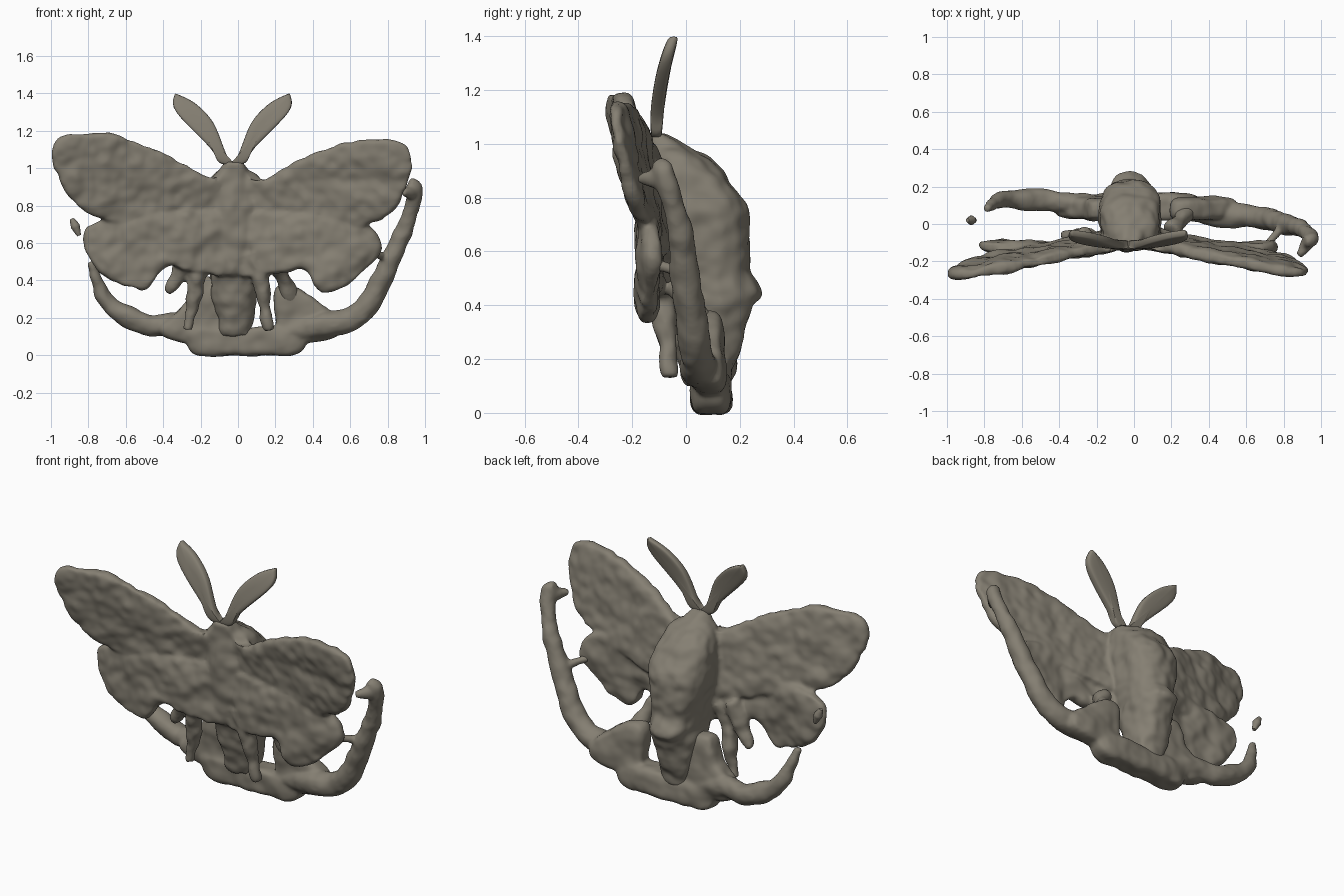
import bpy, bmesh, math
from mathutils import Vector, noise

cube = bpy.data.objects.get("Cube")
if cube:
    bpy.data.objects.remove(cube, do_unlink=True)

# One weathered clay colour for the whole sculpture
clay = bpy.data.materials.new("weathered clay")
clay.use_nodes = True
clay.diffuse_color = (0.235, 0.213, 0.17, 1)
shader = clay.node_tree.nodes["Principled BSDF"]
shader.inputs["Base Color"].default_value = clay.diffuse_color
shader.inputs["Roughness"].default_value = 0.8


def spline(points, steps, closed):
    """Catmull-Rom curve through points given in hundredths of a unit."""
    pts = [Vector(p) / 100 for p in points]
    count = len(pts)
    pick = (lambda i: pts[i % count]) if closed else (lambda i: pts[max(0, min(count - 1, i))])
    out = []
    for i in range(count if closed else count - 1):
        before, start, end, after = (pick(i + k) for k in (-1, 0, 1, 2))
        for s in range(steps):
            t = s / steps
            enter, leave = (end - before) / 2, (after - start) / 2
            blend = t * t * (3 - 2 * t)
            out.append(start.lerp(end, blend) + enter * t * (1 - t) ** 2 - leave * t * t * (1 - t))
    return out if closed else out + [pts[-1]]


def mirrored(points, axis=0, stretch=1, rise=0):
    """Points reflected to the right side, slightly stretched outwards and raised."""
    return [(axis - (p[0] - axis) * stretch, *p[1:-1], p[-1] + p[0] * rise) for p in points]


def smooth(obj):
    bpy.ops.object.select_all(action="DESELECT")
    obj.select_set(True)
    bpy.context.view_layer.objects.active = obj
    bpy.ops.object.shade_smooth_by_angle(angle=math.radians(60))


def skin(name, rings):
    """Join matching rings of points into one closed surface."""
    bm = bmesh.new()
    loops = [[bm.verts.new(p) for p in ring] for ring in rings]
    for low, high in zip(loops, loops[1:]):
        for i in range(len(low)):
            j = (i + 1) % len(low)
            bm.faces.new((low[i], low[j], high[j], high[i]))
    for ring in (loops[0], loops[-1]):
        centre = bm.verts.new(sum((v.co for v in ring), Vector()) / len(ring))
        for i, v in enumerate(ring):
            bm.faces.new((v, ring[(i + 1) % len(ring)], centre))
    bmesh.ops.recalc_face_normals(bm, faces=bm.faces)
    mesh = bpy.data.meshes.new(name)
    bm.to_mesh(mesh)
    bm.free()
    mesh.materials.append(clay)
    obj = bpy.data.objects.new(name, mesh)
    bpy.context.collection.objects.link(obj)
    smooth(obj)
    return obj


def slab(name, outline, depth, half):
    """Rounded plate: x-z outline shrunk towards its middle, depth gives its y."""
    edge = spline(outline, 5, True)
    middle = sum(edge, Vector((0, 0))) / len(edge)
    turns = [math.pi * k / 14 for k in range(1, 14)]
    rings = []
    for turn in turns:
        size, side = math.sin(turn) ** 0.6, -math.copysign(abs(math.cos(turn)) ** 0.4, math.cos(turn))
        ring = [middle + (p - middle) * size for p in edge]
        rings.append([(p.x, depth(p.x, p.y) + side * half, p.y) for p in ring])
    return skin(name, rings)


def tube(name, path, radii, sides=14):
    """Round branch along an x-y-z path, with radii spread evenly along it."""
    pts = spline(path, 6, False)
    rings = []
    for i, p in enumerate(pts):
        place = i / (len(pts) - 1) * (len(radii) - 1)
        k = min(int(place), len(radii) - 2)
        radius = (radii[k] + (radii[k + 1] - radii[k]) * (place - k)) / 100
        ahead = (pts[min(i + 1, len(pts) - 1)] - pts[max(i - 1, 0)]).normalized()
        side = ahead.cross(Vector((0, 1, 0))).normalized()
        up = side.cross(ahead)
        angles = [math.tau * s / sides for s in range(sides)]
        rings.append([p + (side * math.cos(a) + up * math.sin(a)) * radius for a in angles])
    return skin(name, rings)


def fuse(name, parts, bump):
    """Melt overlapping parts into one hand-modelled, lightly dented surface."""
    bpy.ops.object.select_all(action="DESELECT")
    for part in parts:
        part.select_set(True)
    obj = parts[0]
    bpy.context.view_layer.objects.active = obj
    bpy.ops.object.join()
    obj.name = name
    obj.modifiers.clear()
    remesh = obj.modifiers.new("melt", "REMESH")
    remesh.mode = "VOXEL"
    remesh.voxel_size = 0.011
    soften = obj.modifiers.new("soften", "SMOOTH")
    soften.factor = 0.5
    soften.iterations = 6
    for modifier in list(obj.modifiers):
        bpy.ops.object.modifier_apply(modifier=modifier.name)
    shifts = [v.normal * (noise.noise(v.co * 8) + noise.noise(v.co * 18) / 2) * bump
              for v in obj.data.vertices]
    for v, shift in zip(obj.data.vertices, shifts):
        v.co += shift
    smooth(obj)


# Wings, sweeping and leaning forward towards the tips
def fore_depth(x, z):
    return -0.085 - 0.155 * abs(x) - 0.16 * (z - 0.9)


def hind_depth(x, z):
    return -0.08 - 0.05 * abs(x) - 0.04 * math.sin(4 * abs(x))


forewing = [(-2, 94), (12, 93), (25, 100), (45, 110), (65, 115), (80, 115), (90, 112),
            (94, 101), (87, 84), (80, 75), (70, 70), (25, 58), (-2, 58)]
hindwing = [(-2, 74), (40, 75), (68, 70), (76, 62), (73, 50), (60, 38), (45, 34),
            (34, 46), (22, 44), (-2, 44)]
moth = [slab("left_forewing", forewing, fore_depth, 0.037),
        slab("right_forewing", mirrored(forewing, 0, 1.06, 0.045), fore_depth, 0.037),
        slab("left_hindwing", hindwing, hind_depth, 0.042),
        slab("right_hindwing", mirrored(hindwing, 0, 1.1, 0.03), hind_depth, 0.042)]

# Body: humped back running down into the tail (z, front y, back y, half width)
stations = [(103, -14, -8, 4), (99, -14, 0, 8), (95, -14, 9, 13), (85, -14, 18, 16),
            (72, -14, 24, 17), (55, -14, 23, 14), (45, -11, 28, 13), (38, -8, 24, 13), (10, 0, 16, 9)]
boxy = lambda value: math.copysign(abs(value) ** 0.8, value)
sections = []
for z, front, back, half in (tuple(r) for r in spline(stations, 5, False)):
    sections.append([(half * boxy(math.cos(a)) - 0.02,
                      (front + back) / 2 + (back - front) / 2 * boxy(math.sin(a)), z)
                     for a in (math.tau * k / 32 for k in range(32))])
moth.append(skin("body", sections))

# Hanging legs
front_leg = [(7, -9, 55), (12, -9, 42), (14, -7, 28), (17, -6, 13)]
moth += [tube("left_front_leg", front_leg, [6, 5, 4, 3]),
         tube("right_front_leg", mirrored(front_leg, -5), [6, 5, 4, 3]),
         tube("right_middle_leg", [(-25, -7, 58), (-30, -7, 45), (-38, -6, 34)], [5, 5, 2]),
         tube("left_rear_leg", [(20, -4, 48), (26, 3, 38), (29, 8, 28)], [5, 4, 5])]

# Base with a gap beside the tail, then the curling branches
def base_depth(x, z):
    return 0.095 - 0.05 * z


stand = [
    slab("base_foot", [(-22, 0), (3, 0), (29, 0), (37, 7), (30, 15), (4, 15), (-28, 15), (-28, 8)],
         base_depth, 0.075),
    slab("base_right_shoulder", [(-42, 13), (-20, 5), (-4, 8), (-4, 34), (-22, 43), (-28, 28)],
         base_depth, 0.06),
    slab("base_left_shoulder", [(20, 6), (35, 6), (54, 11), (50, 23), (29, 37), (20, 35), (20, 20)],
         base_depth, 0.06),
    tube("left_branch", [(24, 9, 13), (45, 5, 16), (60, 4, 19), (71, 3, 29), (78, 1, 43),
                         (90, -3, 70), (95, -8, 89), (91, -9, 92)], [6, 7, 6, 6, 5, 4, 3]),
    tube("left_branch_tab", [(95, -7, 87), (88, -17, 87)], [4, 2]),
    tube("hindwing_strut", [(80, 0, 52), (71, -11, 55)], [2, 2]),
    tube("right_branch", [(-18, 10, 12), (-34, 11, 17), (-47, 13, 16), (-60, 13, 21), (-71, 13, 30),
                          (-79, 8, 50)], [6, 6, 6, 5, 2])]
fuse("moth_body_and_wings", moth, 0.016)
fuse("branch_stand", stand, 0.01)

# Leaf-shaped antennae
antenna = [(28, 139), (25, 139), (16, 134), (7, 124), (0, 107), (-4, 102), (4, 103), (9, 111), (27, 130)]
for name, outline in (("left_antenna", antenna), ("right_antenna", mirrored(antenna, -3))):
    slab(name, outline, lambda x, z: -0.11 + max(0, z - 1.04) ** 2 / 2, 0.025)

# Broken branch chip beside the right wings
tube("branch_chip", [(-89, 2, 73), (-87, 2, 69), (-85, 2, 64)], [1, 2.5, 1])
